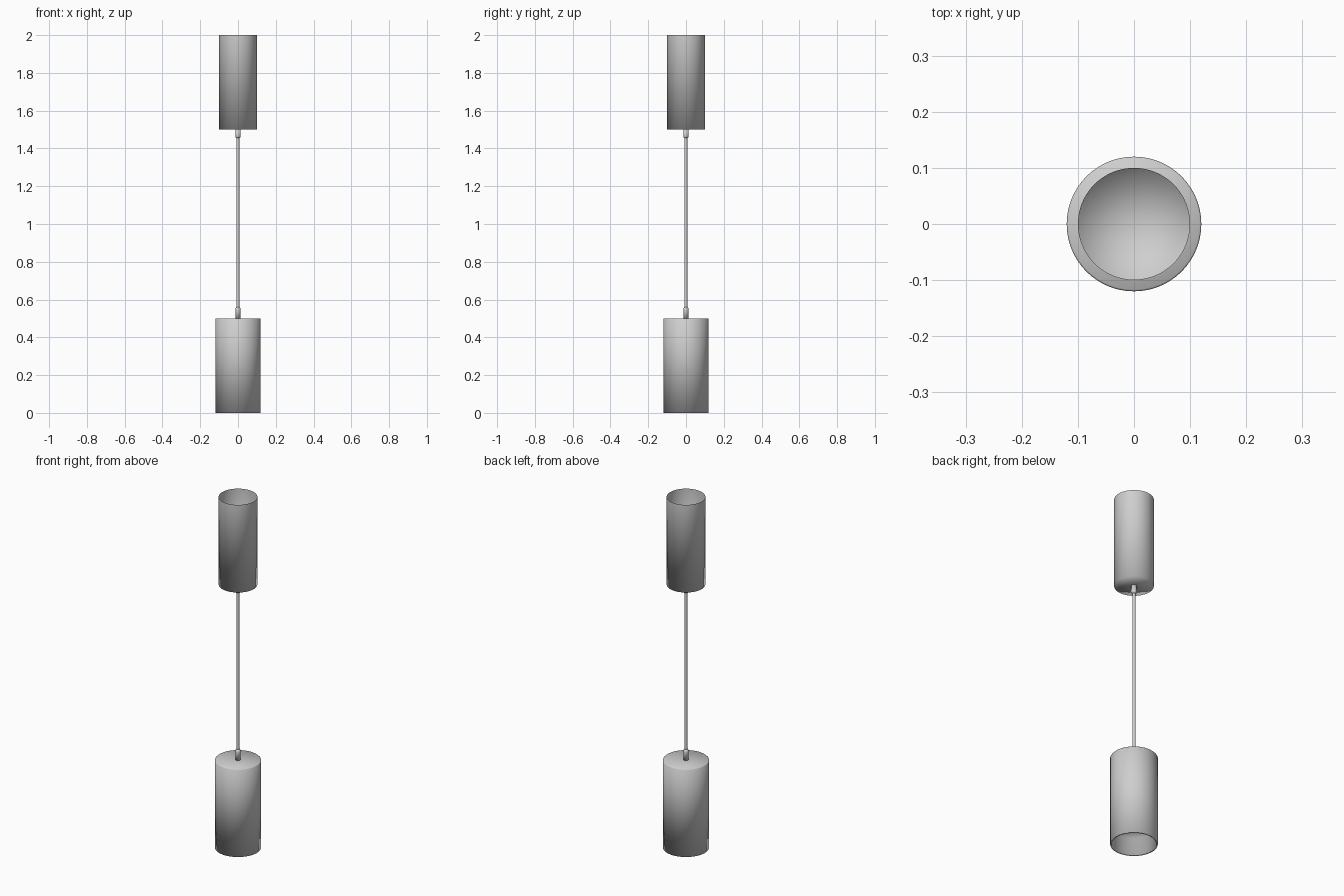
import bpy
import bmesh
import math

cube = bpy.data.objects.get("Cube")
if cube:
    bpy.data.objects.remove(cube, do_unlink=True)

# One painted metal finish for every part
grey = bpy.data.materials.new("light grey")
grey.use_nodes = True
colour = (0.62, 0.62, 0.62, 1)
grey.diffuse_color = colour
grey.node_tree.nodes["Principled BSDF"].inputs["Base Color"].default_value = colour


def lathe(name, profile, steps=64):
    """Turn a profile of (radius, height) points around the z axis."""
    bm = bmesh.new()
    verts = [bm.verts.new((r, 0, z)) for r, z in profile]
    edges = [bm.edges.new(pair) for pair in zip(verts, verts[1:])]
    bmesh.ops.spin(bm, geom=verts + edges, cent=(0, 0, 0), axis=(0, 0, 1),
                   angle=math.tau, steps=steps)
    bmesh.ops.remove_doubles(bm, verts=bm.verts, dist=0.0001)
    bmesh.ops.recalc_face_normals(bm, faces=bm.faces)
    # Let the outer wall decide which way the skin faces
    wall = max(bm.faces, key=lambda f: f.calc_center_median().xy.length)
    if wall.normal.xy.dot(wall.calc_center_median().xy) < 0:
        bmesh.ops.reverse_faces(bm, faces=bm.faces)
    for face in bm.faces:
        face.smooth = True
    mesh = bpy.data.meshes.new(name)
    bm.to_mesh(mesh)
    bm.free()
    mesh.materials.append(grey)
    obj = bpy.data.objects.new(name, mesh)
    bpy.context.collection.objects.link(obj)
    return obj


# Ceiling canopy: thin cup, open at the top
lathe("ceiling_canopy", [(0, 1.5), (0.1, 1.5), (0.1, 2)])

# Lamp shade: closed top, thin lower rim, recessed diffuser
lathe("lamp_shade", [(0, 0.5), (0.117, 0.5), (0.12, 0.497), (0.12, 0),
                     (0.112, 0), (0.112, 0.1), (0, 0.1)])

# Hanging cord
lathe("cord", [(0.008, 0.5), (0.008, 1.5)], 16)

# Cord grips at both ends, tapering toward the cord
for name, base, length in (("upper_grip", 1.5, -0.045), ("lower_grip", 0.5, 0.06)):
    end = base + length
    lathe(name, [(0, base), (0.014, base), (0.014, base + length * 0.8),
                 (0.011, end), (0, end)], 24)
